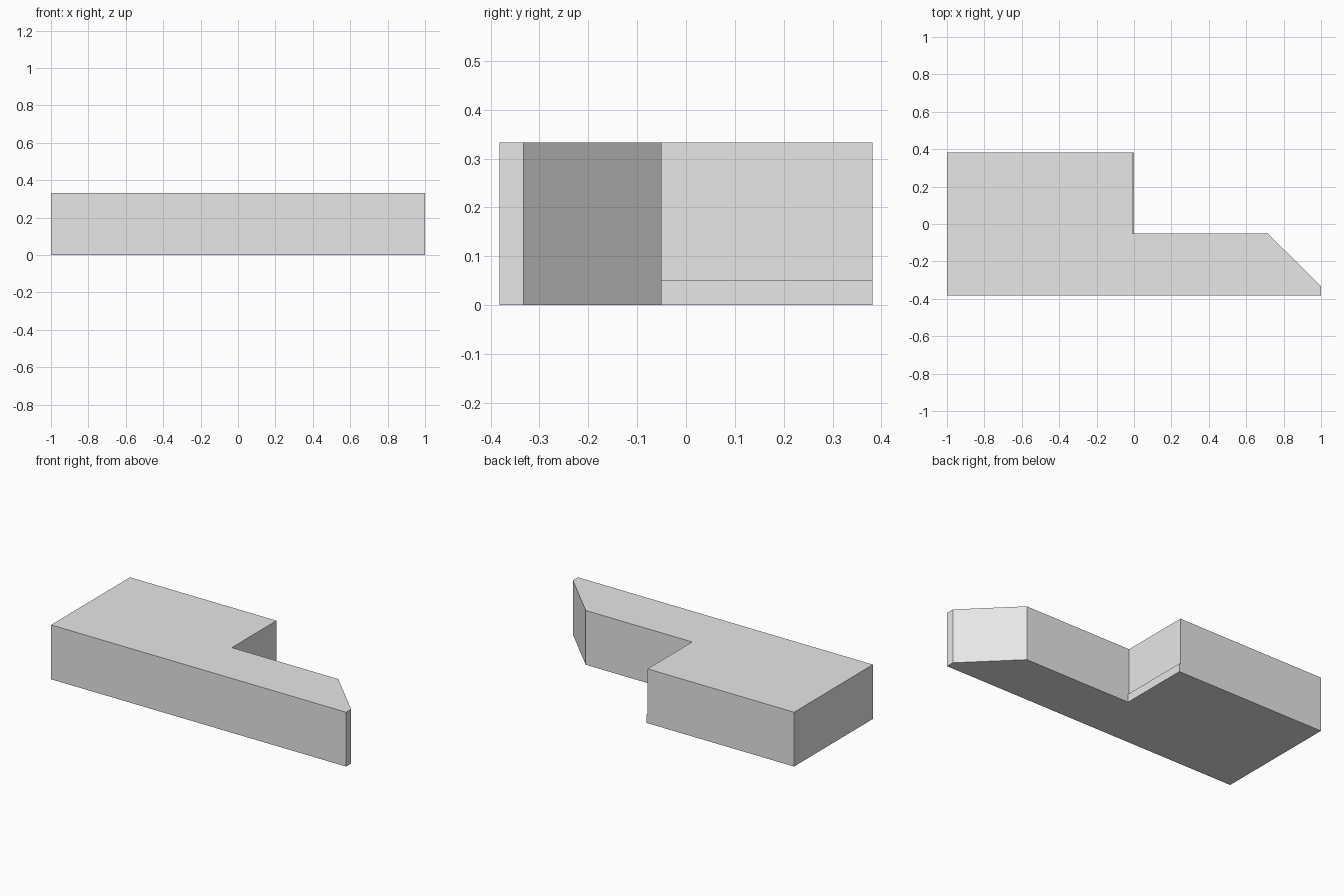
import bpy
import bmesh

cube = bpy.data.objects.get("Cube")
if cube:
    bpy.data.objects.remove(cube, do_unlink=True)

# Single plain grey
grey = bpy.data.materials.new("light_grey")
grey.use_nodes = True
colour = (0.8, 0.8, 0.8, 1)
grey.diffuse_color = colour
grey.node_tree.nodes["Principled BSDF"].inputs["Base Color"].default_value = colour

# Main dimensions
FRONT, BACK, ARM = -0.382, 0.382, -0.05
HEIGHT, LIP_HEIGHT, LIP = 0.333, 0.05, 0.007


def outline(step_x):
    """L-shaped plan with a chamfered arm end."""
    return [(-1, FRONT), (1, FRONT), (1, -0.333), (0.715, ARM),
            (step_x, ARM), (step_x, BACK), (-1, BACK)]


# One closed body: wide lower band, narrow shelf, then the upper walls
bm = bmesh.new()
rings = []
for step_x, z in ((0, 0), (0, LIP_HEIGHT), (-LIP, LIP_HEIGHT), (-LIP, HEIGHT)):
    rings.append([bm.verts.new((x, y, z)) for x, y in outline(step_x)])
bm.faces.new(rings[0][::-1])
bm.faces.new(rings[-1])
count = len(rings[0])
for i in range(count):
    j = (i + 1) % count
    for low, high in ((0, 1), (2, 3)):
        a, b = rings[low], rings[high]
        bm.faces.new((a[i], a[j], b[j], b[i]))

# Narrow shelf on the step wall
low, high = rings[1], rings[2]
bm.faces.new((low[4], low[5], high[5], high[4]))
bmesh.ops.remove_doubles(bm, verts=bm.verts, dist=0.0001)
bmesh.ops.recalc_face_normals(bm, faces=bm.faces)

mesh = bpy.data.meshes.new("corner_block")
bm.to_mesh(mesh)
bm.free()
mesh.materials.append(grey)
block = bpy.data.objects.new("corner_block", mesh)
bpy.context.collection.objects.link(block)
